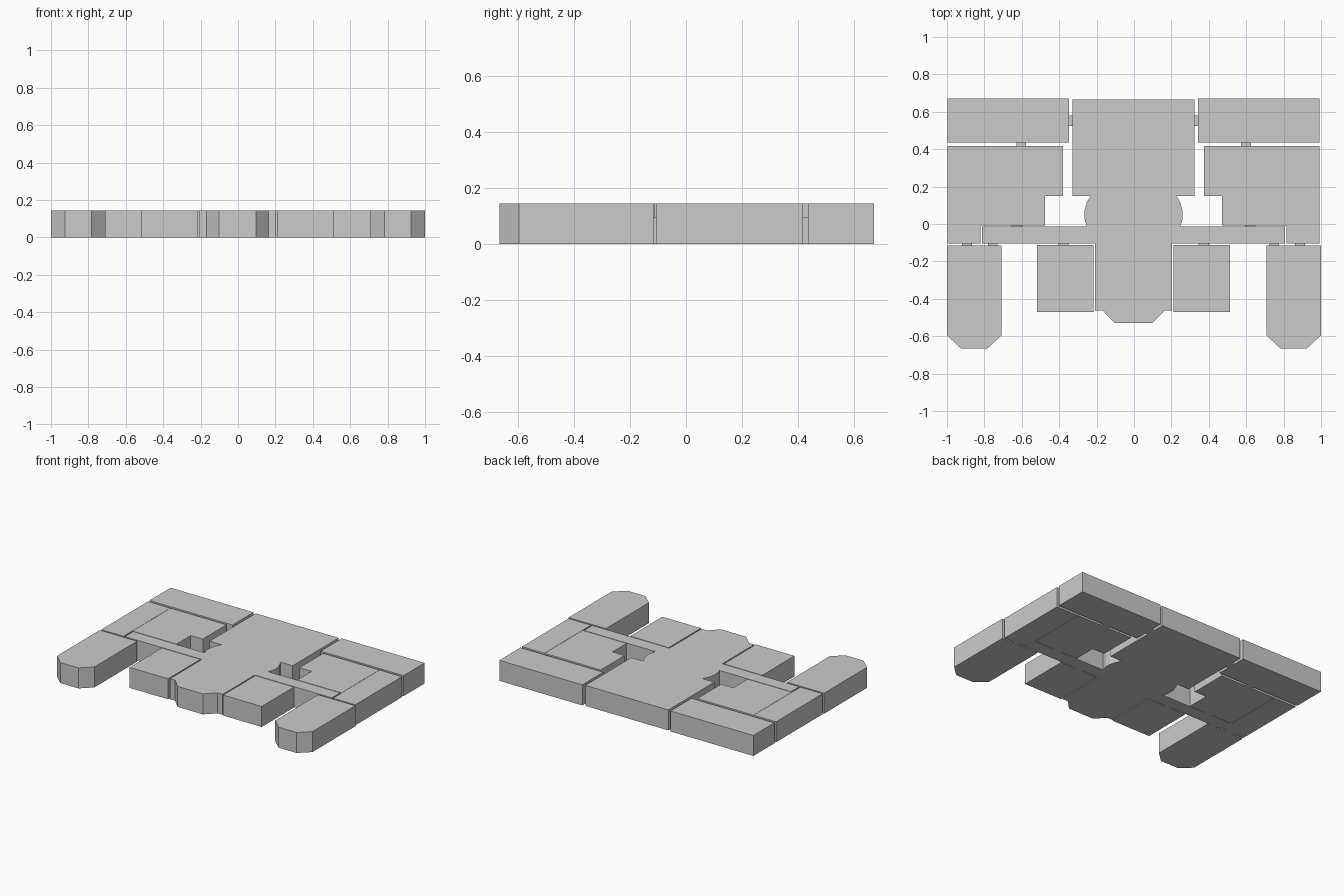
import bpy, bmesh

if "Cube" in bpy.data.objects:
    bpy.data.objects.remove(bpy.data.objects["Cube"])

H = 0.145       # plate thickness
TAB_H = 0.095   # connecting tabs are lower
CX = -0.0025    # mirror axis of the inner plates


def prism(name, pts, h=H):
    """Extrude a flat outline from z = 0 up to h."""
    bm = bmesh.new()
    face = bm.faces.new([bm.verts.new((x, y, 0)) for x, y in pts])
    ext = bmesh.ops.extrude_face_region(bm, geom=[face])
    top = [v for v in ext["geom"] if isinstance(v, bmesh.types.BMVert)]
    bmesh.ops.translate(bm, verts=top, vec=(0, 0, h))
    bmesh.ops.recalc_face_normals(bm, faces=bm.faces)
    me = bpy.data.meshes.new(name)
    bm.to_mesh(me)
    bm.free()
    ob = bpy.data.objects.new(name, me)
    bpy.context.collection.objects.link(ob)
    return ob


def pair(name, pts, h=H, axis=CX):
    """Right part and its mirrored left twin."""
    prism(name + "_right", [(axis + x, y) for x, y in pts], h)
    prism(name + "_left", [(axis - x, y) for x, y in pts], h)


def rect(x0, x1, y0, y1):
    return [(x0, y0), (x1, y0), (x1, y1), (x0, y1)]


# Central body: wide back, bulging waist, side arms and chamfered nose
half = [(0.325, 0.665), (0.325, 0.15), (0.23, 0.15), (0.25, 0.115),
        (0.263, 0.07), (0.263, 0.03), (0.25, -0.013), (0.81, -0.013),
        (0.81, -0.105), (0.207, -0.105), (0.207, -0.463), (0.165, -0.463),
        (0.1, -0.53)]
prism("central_body", [(CX + x, y) for x, y in half]
      + [(CX - x, y) for x, y in reversed(half)])

# Plates on either side
pair("back_plate", rect(0.345, 0.994, 0.435, 0.67))
pair("side_plate", rect(0.819, 0.994, -0.105, 0.417))
pair("stepped_plate", [(0.378, 0.417), (0.817, 0.417), (0.817, -0.008),
                       (0.473, -0.008), (0.473, 0.15), (0.378, 0.15)])
pair("inner_front_plate", rect(0.215, 0.517, -0.47, -0.111))

# Long outer front plates with chamfered ends
pair("outer_front_plate", [(0.708, -0.116), (1.0, -0.116), (1.0, -0.595),
                           (0.925, -0.665), (0.783, -0.665), (0.708, -0.595)], axis=0)

# Low tabs bridging the gaps between plates
tabs = [(0.325, 0.345, 0.525, 0.58), (0.575, 0.627, 0.417, 0.435),
        (0.597, 0.653, -0.013, -0.008), (0.347, 0.403, -0.111, -0.105),
        (0.727, 0.777, -0.116, -0.105), (0.863, 0.916, -0.116, -0.105)]
for i, t in enumerate(tabs):
    pair(f"connecting_tab_{i + 1}", rect(*t), TAB_H)
